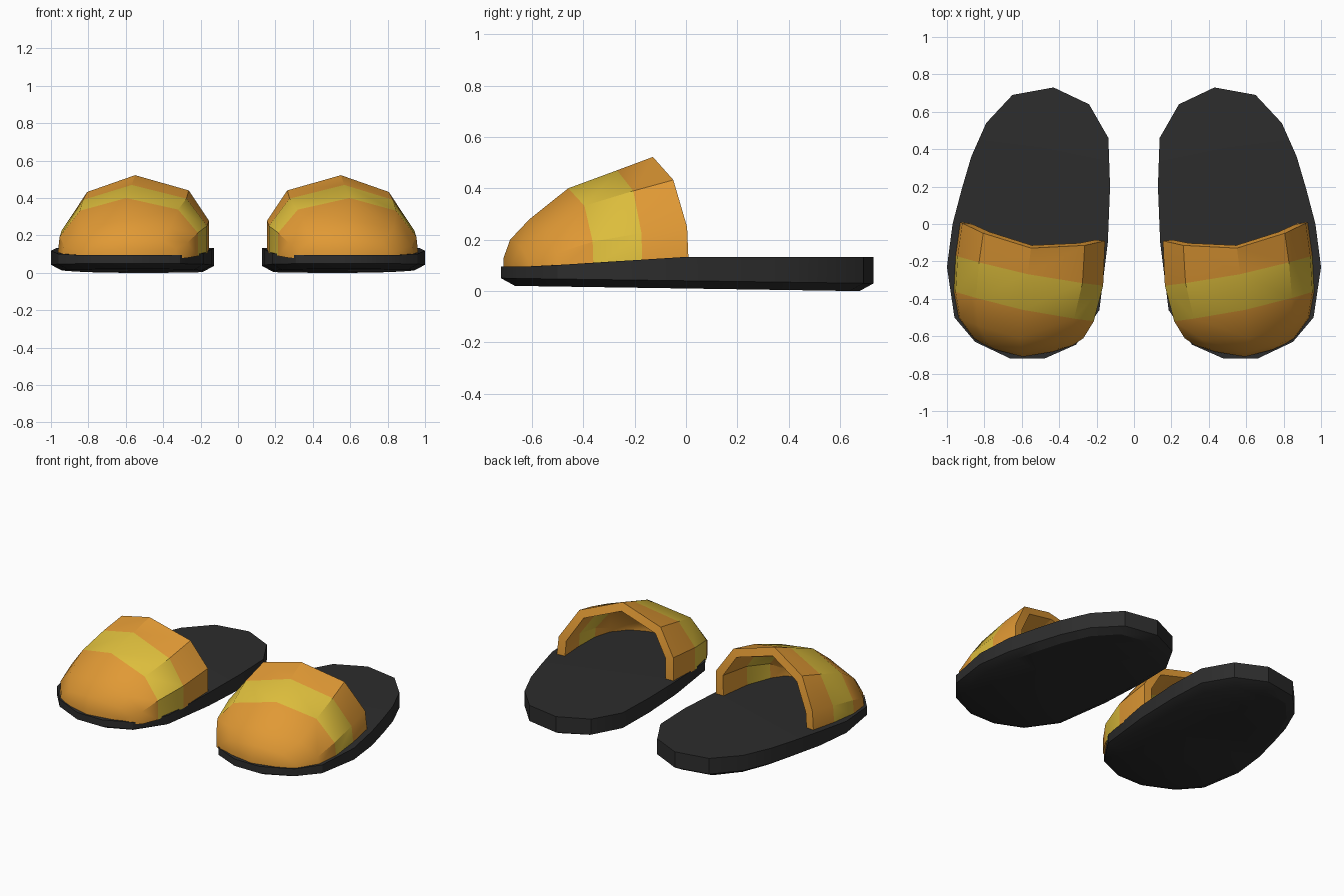
import bpy, bmesh, math
from mathutils import Vector

if "Cube" in bpy.data.objects:
    bpy.data.objects.remove(bpy.data.objects["Cube"])


def material(name, rgb):
    m = bpy.data.materials.new(name)
    m.diffuse_color = (*rgb, 1)
    m.use_nodes = True
    m.node_tree.nodes["Principled BSDF"].inputs["Base Color"].default_value = m.diffuse_color
    return m


BLACK = material("black rubber", (0.026, 0.026, 0.026))
ORANGE = material("orange cloth", (0.75, 0.32, 0.035))
YELLOW = material("yellow stripe", (0.72, 0.51, 0.045))

# Sole outline, counter-clockwise seen from above
OUTLINE = [(0.43, 0.73), (0.24, 0.64), (0.137, 0.46), (0.128, 0.20), (0.14, -0.10),
           (0.185, -0.46), (0.31, -0.645), (0.48, -0.72), (0.66, -0.72), (0.85, -0.63),
           (0.96, -0.50), (1.0, -0.23), (0.97, 0.0), (0.92, 0.19), (0.87, 0.36),
           (0.79, 0.54), (0.65, 0.69)]

# Arch across the foot: (fraction from inner to outer side, fraction of height)
ARCH = [(0, 0), (0, 0.4), (0.14, 0.8), (0.51, 1), (0.84, 0.78), (0.985, 0.33), (1, 0)]

# Arches from opening to toe: x inner, x outer, y inner, y outer, forward bulge, base, top
ROWS = [(0.155, 0.93, -0.09, 0.01, 0.09, 0.115, 0.522),
        (0.165, 0.955, -0.33, -0.17, 0.02, 0.105, 0.47),
        (0.215, 0.965, -0.52, -0.36, 0.02, 0.09, 0.40),
        (0.27, 0.94, -0.61, -0.50, 0.055, 0.08, 0.28),
        (0.33, 0.86, -0.65, -0.61, 0.055, 0.08, 0.20),
        (0.37, 0.81, -0.66, -0.64, 0.06, 0.08, 0.13),
        (0.37, 0.81, -0.66, -0.64, 0.06, 0.08, 0.08)]


def finish(bm, name, mats, thickness=0):
    me = bpy.data.meshes.new(name)
    bm.to_mesh(me)
    bm.free()
    for m in mats:
        me.materials.append(m)
    ob = bpy.data.objects.new(name, me)
    bpy.context.collection.objects.link(ob)
    bpy.ops.object.select_all(action='DESELECT')
    ob.select_set(True)
    bpy.context.view_layer.objects.active = ob
    if thickness:
        mod = ob.modifiers.new("thickness", 'SOLIDIFY')
        mod.thickness = thickness
        mod.offset = -1
        bpy.ops.object.modifier_apply(modifier=mod.name)
    bpy.ops.object.shade_smooth_by_angle(angle=math.radians(30))
    return ob


def top_z(y):
    return 0.095 + 0.038 * min(1, max(0, (y + 0.6) / 0.6))


def bottom_z(y):
    return 0.01 - 0.014 * y


def sole(side, name):
    bm = bmesh.new()
    centre = Vector((0.56, 0.0))
    rings = []
    # Rings: inset underside, lower edge, upper edge
    for inset, level in ((0.055, 0), (0, 1), (0, 2)):
        ring = []
        for x, y in OUTLINE:
            d = Vector((x, y)) - centre
            px = centre.x + d.x * (1 - inset / 0.43)
            py = d.y * (1 - inset / 0.73)
            z = (bottom_z(y), bottom_z(y) + 0.03, top_z(y))[level]
            ring.append(bm.verts.new((side * px, py, z)))
        rings.append(ring)
    n = len(OUTLINE)
    for a, b in zip(rings, rings[1:]):
        for i in range(n):
            j = (i + 1) % n
            bm.faces.new((a[i], a[j], b[j], b[i]))
    # Footbed as strips across, so its slight slope stays even
    for ring in (rings[0], rings[-1]):
        for i in range(n // 2):
            quad = [ring[i], ring[i + 1], ring[-i - 1], ring[-i % n]]
            quad = list(dict.fromkeys(quad))
            if len(quad) > 2:
                bm.faces.new(quad)
    bmesh.ops.recalc_face_normals(bm, faces=bm.faces)
    finish(bm, name, [BLACK])


def upper(side, name):
    bm = bmesh.new()
    grid = []
    for xi, xo, yi, yo, bulge, base, top in ROWS:
        grid.append([bm.verts.new((side * (xi + (xo - xi) * t),
                                   yi + (yo - yi) * t - bulge * math.sin(math.pi * t),
                                   base + (top - base) * h)) for t, h in ARCH])
    for r, (a, b) in enumerate(zip(grid, grid[1:])):
        for i in range(len(ARCH) - 1):
            f = bm.faces.new((a[i], b[i], b[i + 1], a[i + 1]))
            f.material_index = 1 if r == 1 else 0   # stripe is the second band
    bmesh.ops.remove_doubles(bm, verts=bm.verts, dist=0.001)
    bmesh.ops.recalc_face_normals(bm, faces=bm.faces)
    if sum(f.normal.z * f.calc_area() for f in bm.faces) < 0:
        bmesh.ops.reverse_faces(bm, faces=bm.faces)
    finish(bm, name, [ORANGE, YELLOW], 0.055)


for side, label in ((1, "right"), (-1, "left")):
    sole(side, label + "_sole")
    upper(side, label + "_upper")
